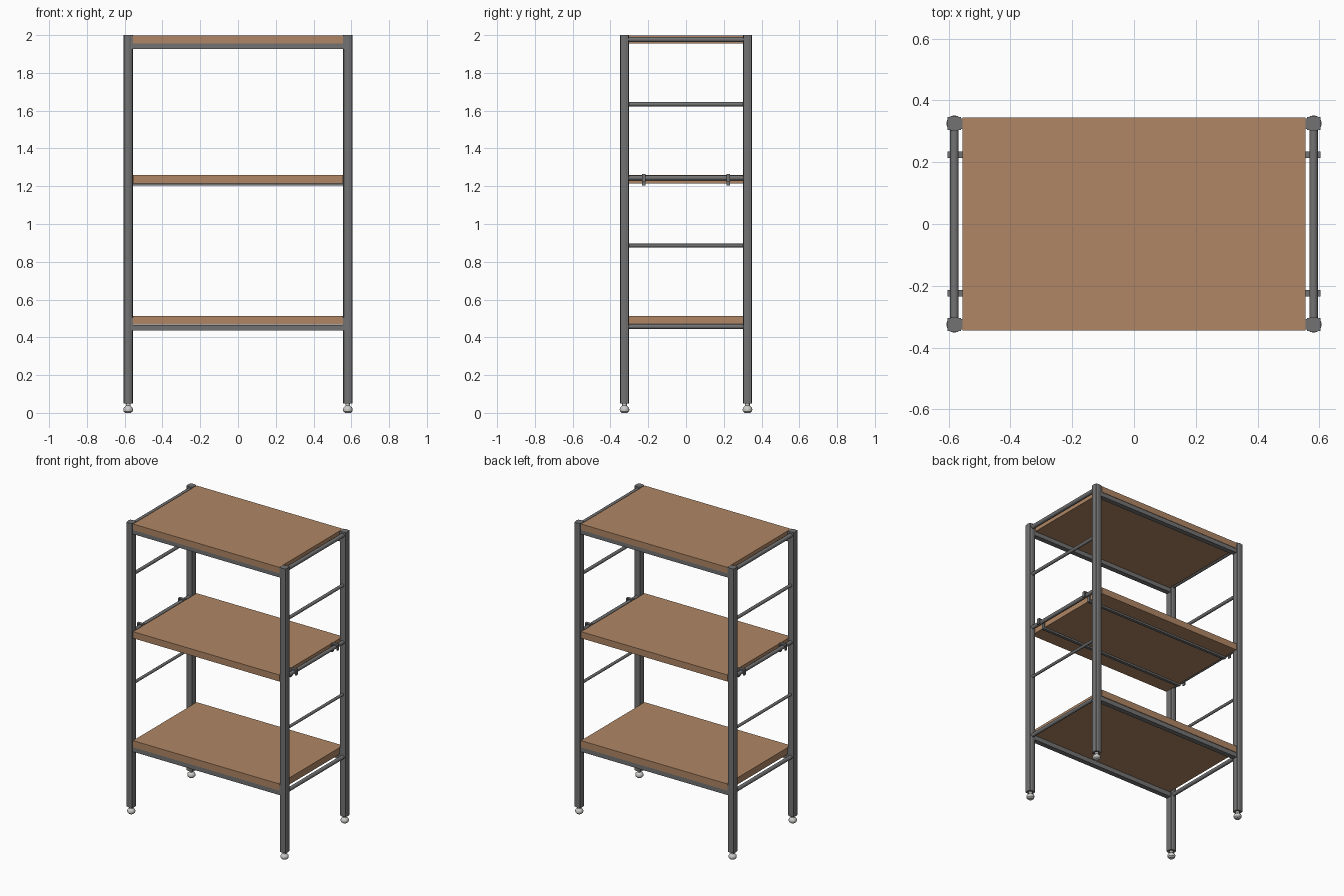
import bpy, bmesh, math
from mathutils import Vector

if "Cube" in bpy.data.objects:
    bpy.data.objects.remove(bpy.data.objects["Cube"])


def material(name, rgb):
    m = bpy.data.materials.new(name)
    m.diffuse_color = (*rgb, 1)
    m.use_nodes = True
    m.node_tree.nodes["Principled BSDF"].inputs["Base Color"].default_value = m.diffuse_color
    return m


WOOD = material("warm wood", (0.43, 0.24, 0.128))
STEEL = material("dark grey steel", (0.17, 0.17, 0.17))
FOOT = material("light grey foot", (0.62, 0.62, 0.60))


def finish(name, bm, mat, smooth=False):
    bmesh.ops.recalc_face_normals(bm, faces=bm.faces[:])
    me = bpy.data.meshes.new(name)
    bm.to_mesh(me)
    bm.free()
    me.materials.append(mat)
    ob = bpy.data.objects.new(name, me)
    bpy.context.collection.objects.link(ob)
    if smooth:
        bpy.ops.object.select_all(action='DESELECT')
        ob.select_set(True)
        bpy.context.view_layer.objects.active = ob
        bpy.ops.object.shade_smooth_by_angle(angle=math.radians(35))
    return ob


def box(name, lo, hi, mat):
    bm = bmesh.new()
    bmesh.ops.create_cube(bm, size=1)
    lo, hi = Vector(lo), Vector(hi)
    for v in bm.verts:
        v.co = Vector([(a + b) / 2 + c * (b - a) for a, b, c in zip(lo, hi, v.co)])
    return finish(name, bm, mat)


def rod(name, a, b, r, mat=STEEL, n=16):
    a, b = Vector(a), Vector(b)
    bm = bmesh.new()
    bmesh.ops.create_cone(bm, cap_ends=True, segments=n, radius1=r, radius2=r, depth=(b - a).length)
    q = (b - a).to_track_quat('Z', 'Y')
    for v in bm.verts:
        v.co = q @ v.co + (a + b) / 2
    return finish(name, bm, mat, True)


def lathe(name, x, y, profile, mat, n=16):
    bm = bmesh.new()
    rings = [[bm.verts.new((x + r * math.cos(2 * math.pi * i / n), y + r * math.sin(2 * math.pi * i / n), z))
              for i in range(n)] for r, z in profile]
    for p, q in zip(rings, rings[1:]):
        for i in range(n):
            bm.faces.new((p[i], p[(i + 1) % n], q[(i + 1) % n], q[i]))
    bm.faces.new(rings[0])
    bm.faces.new(rings[-1])
    return finish(name, bm, mat, True)


PX, PY = 0.5815, 0.3255   # post centre
# one side of the post section: square corner, then a slightly bulged face
SIDE = [(0.0215, -0.0215), (0.0215, -0.014), (0.024, -0.008), (0.0245, 0), (0.024, 0.008), (0.0215, 0.014)]


def post(name, x, y):
    bm = bmesh.new()
    pts = []
    for k in range(4):
        c, s = round(math.cos(k * math.pi / 2)), round(math.sin(k * math.pi / 2))
        pts += [(x + c * u - s * v, y + s * u + c * v) for u, v in SIDE]
    f = bm.faces.new([bm.verts.new((u, v, 0.05)) for u, v in pts])
    ext = bmesh.ops.extrude_face_region(bm, geom=[f], use_keep_orig=True)
    for g in ext['geom']:
        if isinstance(g, bmesh.types.BMVert):
            g.co.z = 2.0
    finish(name, bm, STEEL)


for sx, xn in ((-1, "left"), (1, "right")):
    # posts and levelling feet
    for sy, yn in ((-1, "front"), (1, "back")):
        post(f"{yn}_{xn}_post", sx * PX, sy * PY)
        lathe(f"{yn}_{xn}_foot", sx * PX, sy * PY,
              [(0.015, 0), (0.024, 0.008), (0.026, 0.018), (0.023, 0.028),
               (0.015, 0.035), (0.012, 0.038), (0.012, 0.052)], FOOT)
        # hook of the middle shelf carrier, folded over the side rail
        y = sy * 0.224
        for part, x0, x1, z0, z1 in (("inner", 0.556, 0.564, 1.205, 1.265),
                                     ("top", 0.564, 0.597, 1.257, 1.265),
                                     ("outer", 0.597, 0.604, 1.225, 1.265)):
            xs = sorted((sx * x0, sx * x1))
            box(f"{yn}_{xn}_hook_{part}", (xs[0], y - 0.01, z0), (xs[1], y + 0.01, z1), STEEL)
    # side rungs
    for z, r in ((0.457, 0.013), (0.886, 0.0095), (1.244, 0.013), (1.634, 0.011), (1.977, 0.014)):
        rod(f"{xn}_rung", (sx * PX, -0.306, z), (sx * PX, 0.306, z), r)

# boards
for name, z0, z1 in (("bottom_shelf", 0.467, 0.513), ("middle_shelf", 1.215, 1.26), ("top_shelf", 1.956, 1.998)):
    box(name, (-0.555, -0.345, z0), (0.555, 0.345, z1), WOOD)

for sy, yn in ((-1, "front"), (1, "back")):
    # long rails under the top and bottom boards, with end brackets
    for level, z in (("bottom", 0.435), ("top", 1.927)):
        ys = sorted((sy * 0.308, sy * 0.342))
        box(f"{yn}_{level}_rail", (-0.56, ys[0], z), (0.56, ys[1], z + 0.031), STEEL)
        for sx in (-1, 1):
            xs = sorted((sx * 0.555, sx * 0.562))
            box(f"{yn}_{level}_bracket", (xs[0], ys[0], z), (xs[1], ys[1], z + 0.07), STEEL)
    # carrier bar under the middle board
    y = sy * 0.224
    box(f"{yn}_carrier_bar", (-0.56, y - 0.01, 1.203), (0.56, y + 0.01, 1.215), STEEL)
